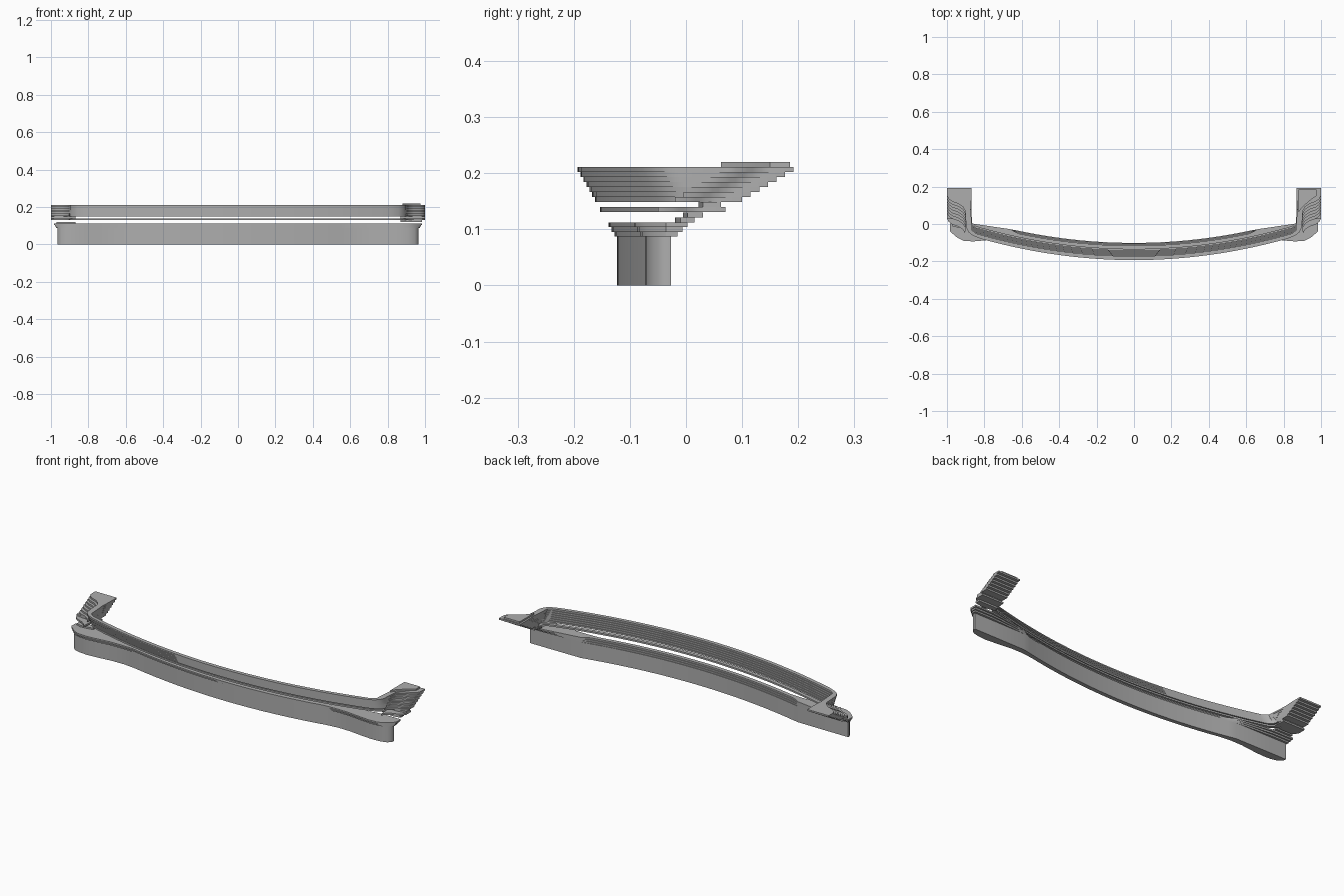
import bpy, bmesh

cube = bpy.data.objects.get("Cube")
if cube:
    bpy.data.objects.remove(cube)

grey = bpy.data.materials.new("plain_grey")
grey.use_nodes = True
tone = (0.42, 0.42, 0.42, 1)
grey.diffuse_color = tone
grey.node_tree.nodes["Principled BSDF"].inputs["Base Color"].default_value = tone


def slab(name, outline, z0, z1):
    """Extrude a plan outline between two heights."""
    bm = bmesh.new()
    face = bm.faces.new([bm.verts.new((x, y, z0)) for x, y in outline])
    grown = bmesh.ops.extrude_face_region(bm, geom=[face])["geom"]
    tops = [v for v in grown if isinstance(v, bmesh.types.BMVert)]
    bmesh.ops.translate(bm, vec=(0, 0, z1 - z0), verts=tops)
    bmesh.ops.recalc_face_normals(bm, faces=bm.faces[:])
    mesh = bpy.data.meshes.new(name)
    bm.to_mesh(mesh)
    bm.free()
    ob = bpy.data.objects.new(name, mesh)
    bpy.context.collection.objects.link(ob)
    mesh.materials.append(grey)
    bpy.ops.object.select_all(action='DESELECT')
    ob.select_set(True)
    bpy.context.view_layer.objects.active = ob
    bpy.ops.object.shade_smooth_by_angle(angle=0.5)
    return ob


def arc(y0, x_end, steps=16):
    """Shallow bow of the bar, from the centre out to x_end."""
    return [(x_end * i / steps, y0 + 0.17 * (x_end * i / steps) ** 2)
            for i in range(steps + 1)]


def both_sides(half):
    """Close a half outline that starts and ends on x = 0."""
    return half + [(-x, y) for x, y in reversed(half) if x > 0]


def hooked(front, back_end, thick):
    """Bowed strip whose ends turn back and flare outward."""
    start = back_end - 0.065
    outer = arc(front, 0.82)
    yc = outer[-1][1]
    outer += [(0.86, yc + 0.016), (0.885, yc + 0.035), (0.897, yc + 0.06),
              (0.903, start - 0.055), (0.915, start - 0.035),
              (0.94, start - 0.018), (0.97, start - 0.008),
              (0.99, start + 0.006), (1.0, start + 0.025)]
    inner = [(1.0, back_end), (0.87, back_end), (0.87, start),
             (0.873, max(yc + 0.062, start - 0.05)), (0.865, yc + 0.045), (0.845, yc + 0.028)]
    return both_sides(outer + inner + arc(front + thick, 0.82)[::-1])


def lower(front, grow):
    """Bowed strip with thick, rounded, straight-backed ends."""
    outer = arc(front, 0.58)
    outer += [(0.65, -0.058 - grow), (0.72, -0.059 - grow), (0.80, -0.068 - grow),
              (0.86, -0.073 - grow), (0.91, -0.070 - grow),
              (0.945, -0.061 - grow * 0.6), (0.96 + grow * 0.7, -0.048),
              (0.965 + grow, -0.036)]
    back = -0.027 + grow * 1.5
    inner = [(0.965 + grow, back), (0.87, back), (0.66, -0.028)]
    return both_sides(outer + inner + arc(front + 0.022, 0.62)[::-1])


# Lower wall and its three flared steps
slab("lower_wall", lower(-0.123, 0), 0, 0.087)
for i in range(3):
    z = 0.087 + 0.0085 * i
    slab(f"lower_step_{i + 1}", lower(-0.127 - 0.0055 * i, 0.008 + 0.006 * i),
         z, z + 0.0085)

# Small links between the lower flare and the upper strip
def link(name, side, y0, y1, z0, z1, x_out):
    pts = [(0.87, y0 + 0.01), (0.90, y0 + 0.004), (0.94, y0), (x_out, y0 + 0.008),
           (x_out, y1), (0.87, y1)]
    slab(name, [(side * x, y) for x, y in pts], z0, z1)


link("right_link", -1, -0.02, 0.015, 0.1125, 0.121, 0.97)
link("left_link", 1, -0.005, 0.03, 0.121, 0.130, 0.985)
for word, side in (("left", 1), ("right", -1)):
    link(word + "_upper_link", side, 0.022, 0.062, 0.140, 0.149, 1.0)

# Thin strip floating in the gap
slab("middle_strip", hooked(-0.153, 0.07, 0.02), 0.131, 0.140)

# Upper bar: stepped layers leaning forward, their hooks leaning back
layers = 7
step = 0.062 / layers
for i in range(layers):
    t = i / (layers - 1)
    z = 0.149 + step * i
    slab(f"upper_step_{i + 1}", hooked(-0.162 - 0.031 * t, 0.10 + 0.092 * t, 0.021),
         z, z + step)

# Cap on the left hook
slab("left_hook_cap", [(0.88, 0.062), (0.90, 0.09), (0.94, 0.125), (0.975, 0.15),
                       (0.975, 0.185), (0.88, 0.185)], 0.211, 0.22)
